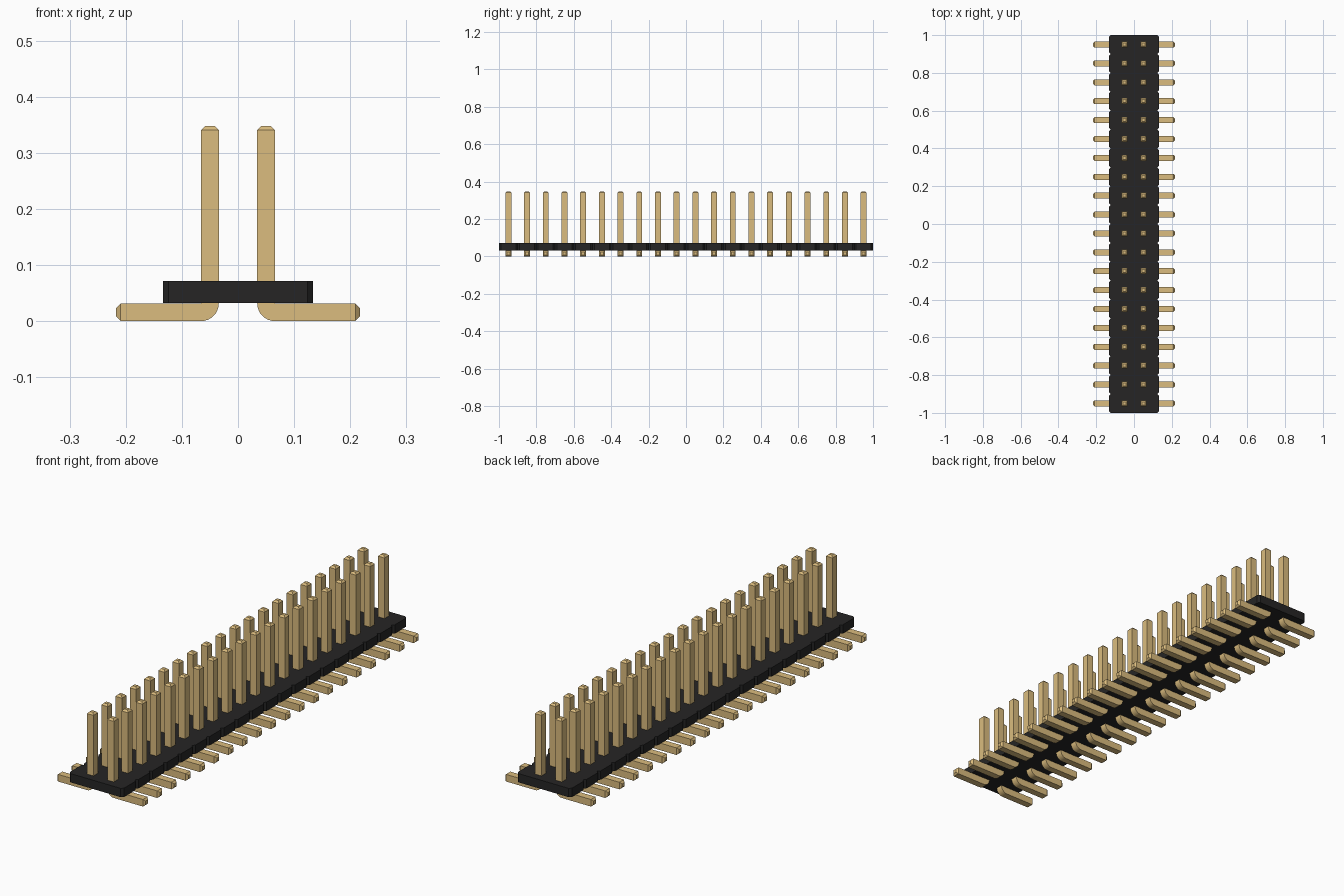
import bpy, bmesh, math
from mathutils import Vector

cube = bpy.data.objects.get("Cube")
if cube:
    bpy.data.objects.remove(cube, do_unlink=True)

COUNT, PITCH = 20, 0.1
PIN = 0.0315            # square pin thickness
TIP = PIN / 4           # chamfer at both pin ends
PIN_X = PITCH / 2
PIN_TOP, FOOT_END = 0.348, 0.217
BODY_X, BODY_Z0, BODY_Z1, CUT = 0.1335, 0.032, 0.071, 0.01
FIRST_Y = -PITCH * (COUNT - 1) / 2


def material(name, color):
    mat = bpy.data.materials.new(name)
    mat.use_nodes = True
    mat.diffuse_color = color
    mat.node_tree.nodes["Principled BSDF"].inputs["Base Color"].default_value = color
    return mat


def prism(bm, outline, offset):
    """Extrude a closed outline along offset."""
    face = bm.faces.new([bm.verts.new(p) for p in outline])
    moved = bmesh.ops.extrude_face_region(bm, geom=[face])["geom"]
    bmesh.ops.translate(bm, vec=offset, verts=[v for v in moved if isinstance(v, bmesh.types.BMVert)])
    bmesh.ops.recalc_face_normals(bm, faces=bm.faces)


def add_object(name, bm, mat):
    mesh = bpy.data.meshes.new(name)
    bm.to_mesh(mesh)
    bm.free()
    mesh.materials.append(mat)
    obj = bpy.data.objects.new(name, mesh)
    bpy.context.scene.collection.objects.link(obj)
    return obj


def taper_end(bm, direction):
    """Add a chamfered tip on the end face that looks along direction."""
    face = max(bm.faces, key=lambda f: f.calc_center_median().dot(direction)
               if f.normal.dot(direction) > 0.99 else -9)
    new = bmesh.ops.extrude_discrete_faces(bm, faces=[face])["faces"][0]
    centre = new.calc_center_median()
    for v in new.verts:
        v.co = centre + (v.co - centre) * 0.5 + direction * TIP


gold = material("gold pins", (0.708, 0.503, 0.209, 1))
black = material("black plastic", (0.019, 0.0186, 0.0186, 1))

# Plastic body: one outline with a chamfered notch between positions
side = []
for i in range(COUNT):
    y = FIRST_Y + i * PITCH
    half = PITCH / 2
    side += [(BODY_X - CUT, y - half), (BODY_X, y - half + CUT),
             (BODY_X, y + half - CUT), (BODY_X - CUT, y + half)]
side = list(dict.fromkeys((round(x, 4), round(y, 4)) for x, y in side))
outline = side + [(-x, y) for x, y in reversed(side)]
bm = bmesh.new()
prism(bm, [(x, y, BODY_Z0) for x, y in outline], Vector((0, 0, BODY_Z1 - BODY_Z0)))
add_object("plastic_body", bm, black)

# Bent pin: upright post, rounded heel, foot pointing outwards
inner, outer = PIN_X - PIN / 2, PIN_X + PIN / 2
profile = [(inner, PIN_TOP - TIP), (outer, PIN_TOP - TIP), (outer, PIN),
           (FOOT_END - TIP, PIN), (FOOT_END - TIP, 0)]
STEPS = 8
for i in range(STEPS + 1):
    a = math.pi / 2 * i / STEPS
    profile.append((outer - PIN * math.sin(a), PIN - PIN * math.cos(a)))
bm = bmesh.new()
prism(bm, [(x, FIRST_Y - PIN / 2, z) for x, z in profile], Vector((0, PIN, 0)))
taper_end(bm, Vector((0, 0, 1)))
taper_end(bm, Vector((1, 0, 0)))
pins = add_object("pins", bm, gold)

# Repeat along the strip and mirror to the other row
array = pins.modifiers.new("row", "ARRAY")
array.count = COUNT
array.use_relative_offset = False
array.use_constant_offset = True
array.constant_offset_displace = (0, PITCH, 0)
pins.modifiers.new("other_row", "MIRROR")

bpy.context.view_layer.objects.active = pins
pins.select_set(True)
bpy.ops.object.shade_smooth_by_angle(angle=math.radians(30))
